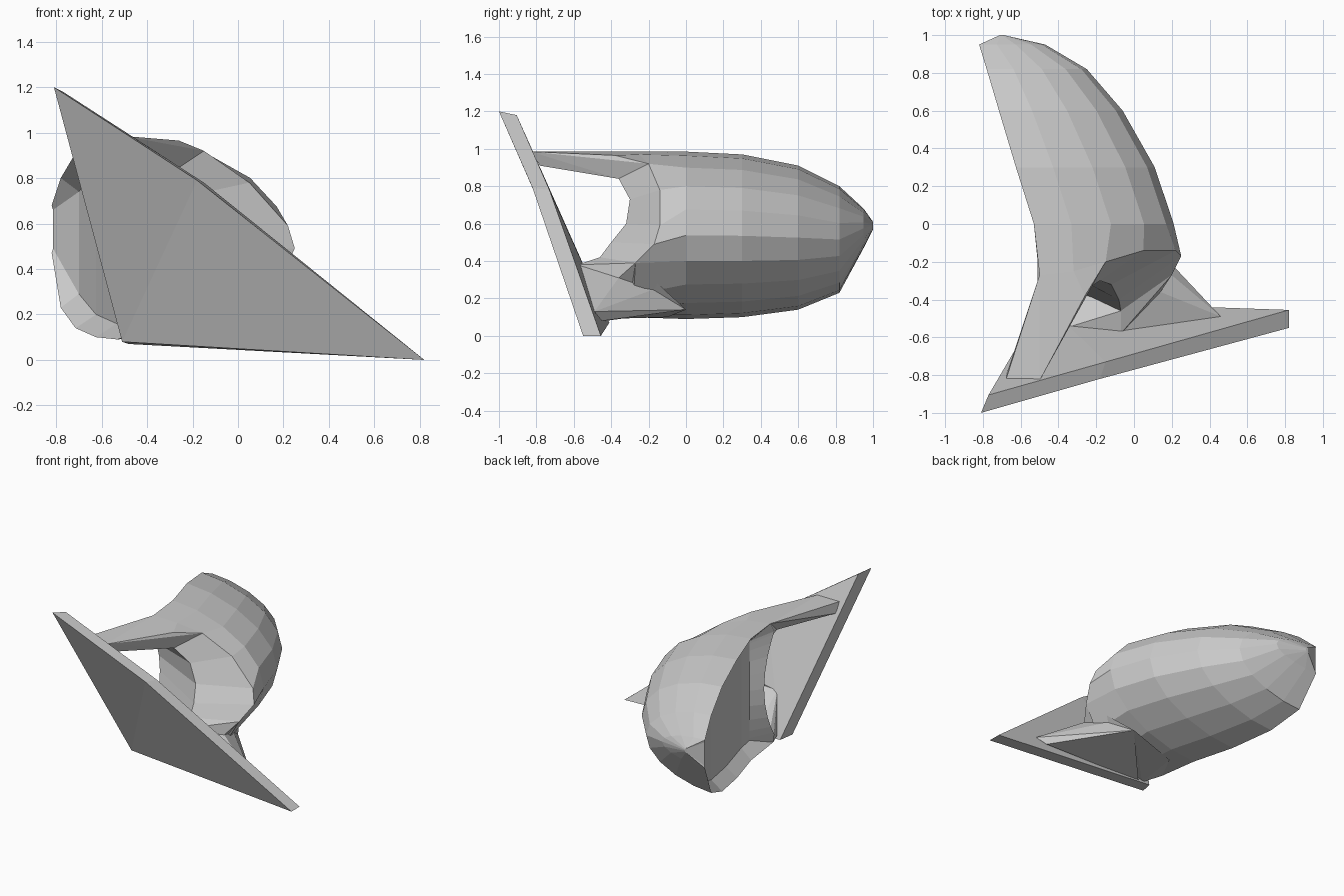
import bpy
import bmesh
import math
from mathutils import Vector

default_cube = bpy.data.objects.get("Cube")
if default_cube:
    bpy.data.objects.remove(default_cube, do_unlink=True)


def make_material(name, colour):
    material = bpy.data.materials.new(name)
    material.use_nodes = True
    material.diffuse_color = colour
    shader = material.node_tree.nodes["Principled BSDF"]
    shader.inputs["Base Color"].default_value = colour
    shader.inputs["Roughness"].default_value = 0.8
    return material


plain_grey = make_material("plain grey", (0.6, 0.6, 0.6, 1))


def finish(name, bm):
    """Turn a bmesh into a flat shaded object with outward normals."""
    bmesh.ops.recalc_face_normals(bm, faces=bm.faces[:])
    mesh = bpy.data.meshes.new(name)
    bm.to_mesh(mesh)
    bm.free()
    mesh.materials.append(plain_grey)
    part = bpy.data.objects.new(name, mesh)
    bpy.context.scene.collection.objects.link(part)
    return part


def hull_part(name, points):
    """Convex solid wrapped around a few corner points."""
    bm = bmesh.new()
    for point in points:
        bm.verts.new(point)
    result = bmesh.ops.convex_hull(bm, input=bm.verts[:])
    spare = [v for v in result["geom_interior"] if isinstance(v, bmesh.types.BMVert)]
    bmesh.ops.delete(bm, geom=spare, context="VERTS")
    return finish(name, bm)


def bridge(bm, first, second):
    """Join two rows of vertices with a strip of quads."""
    for a, b, c, d in zip(first, first[1:], second[1:], second):
        bm.faces.new((a, b, c, d))


# Slanted mounting plate: four front corners and four back corners
plate_front = [(-0.81, -1, 1.2), (-0.18, -0.82, 0.79),
               (0.82, -0.55, 0), (-0.51, -0.51, 0.08)]
plate_back = [(-0.77, -0.905, 1.18), (-0.15, -0.73, 0.78),
              (0.82, -0.455, 0), (-0.48, -0.41, 0.07)]
bm = bmesh.new()
front = [bm.verts.new(p) for p in plate_front]
back = [bm.verts.new(p) for p in plate_back]
for side in (front, back):
    bm.faces.new((side[0], side[1], side[3]))
    bm.faces.new((side[1], side[2], side[3]))
bridge(bm, front + front[:1], back + back[:1])
finish("mounting_plate", bm)


# Half-egg shell: arched outside rows, and flat rows for its recessed side
STEPS = 11
ANGLES = [math.pi * i / (STEPS - 1) for i in range(STEPS)]


def arch_row(y, left, right, top, bottom):
    middle = (top + bottom) / 2
    return [Vector((left + (right - left) * max(math.sin(a), 0) ** 1.12, y,
                    middle + (top - bottom) / 2 * math.cos(a))) for a in ANGLES]


def flat_row(x, y, top, bottom, bow=0.0):
    middle = (top + bottom) / 2
    return [Vector((x, y - bow * math.cos(a) ** 2,
                    middle + (top - bottom) / 2 * math.cos(a))) for a in ANGLES]


# y, recessed side x, outer x, top z, bottom z, recess depth, wall
stations = [
    (1.0, -0.71, -0.69, 0.61, 0.57, 0.003, 0.005),
    (0.95, -0.82, -0.47, 0.68, 0.47, 0.006, 0.02),
    (0.82, -0.78, -0.25, 0.8, 0.23, 0.08, 0.06),
    (0.6, -0.715, -0.06, 0.91, 0.14, 0.09, 0.06),
    (0.3, -0.625, 0.11, 0.97, 0.1, 0.09, 0.06),
    (0.0, -0.53, 0.21, 0.985, 0.09, 0.08, 0.07),
]
outer_rim = [(-0.5, -0.27, 0.985), (-0.32, -0.25, 0.97), (-0.15, -0.2, 0.92),
             (0.05, -0.14, 0.78), (0.22, -0.14, 0.59), (0.25, -0.17, 0.49),
             (0.2, -0.27, 0.39), (0.1, -0.28, 0.22), (-0.1, -0.32, 0.13),
             (-0.3, -0.33, 0.11), (-0.5, -0.3, 0.1)]
inner_rim = [(-0.46, -0.4, 0.88), (-0.36, -0.39, 0.87), (-0.27, -0.36, 0.84),
             (-0.18, -0.3, 0.73), (-0.12, -0.32, 0.6), (-0.08, -0.4, 0.5),
             (-0.07, -0.46, 0.42), (-0.15, -0.43, 0.32), (-0.26, -0.4, 0.25),
             (-0.36, -0.36, 0.2), (-0.46, -0.32, 0.17)]
side_edge = flat_row(-0.51, -0.18, 0.92, 0.16, bow=0.12)
recess_edge = flat_row(-0.44, -0.11, 0.9, 0.17)

outer_rows, recess_rows = [], []
for y, left, right, top, bottom, depth, wall in stations:
    outer_rows.append(arch_row(y, left, right, top, bottom))
    recess_rows.append(flat_row(left + depth, y, top - wall, bottom + wall))

# Rows run tip to rim outside, across the scooped front, and back to the tip
cycle = outer_rows + [outer_rim, inner_rim, side_edge, recess_edge] + recess_rows[::-1]
bm = bmesh.new()
rows = [[bm.verts.new(p) for p in row] for row in cycle]
for first, second in zip(rows, rows[1:] + rows[:1]):
    bridge(bm, first, second)

# Recess walls join the two ends of each outside row to its flat row
outer_grid = rows[:len(stations) + 1]
recess_grid = rows[:-len(stations) - 2:-1]
for end in (0, -1):
    bridge(bm, [row[end] for row in outer_grid], [row[end] for row in recess_grid])
    bm.faces.new([row[end] for row in rows[len(stations):len(stations) + 4]])
finish("half_egg_shell", bm)

# Upper arm: flat strip tapering from the shell to the plate
hull_part("upper_arm", [
    outer_rim[0], outer_rim[1], outer_rim[2], inner_rim[0], inner_rim[2],
    (-0.26, -0.38, 0.965), (-0.68, -0.83, 0.985), (-0.5, -0.83, 0.985),
    (-0.67, -0.78, 0.91), (-0.5, -0.78, 0.91)])

# Lower arm: broad foot from the shell underside onto the plate
crest = (-0.07, -0.58, 0.38)
shoulder = (0.14, -0.36, 0.31)
underside = [(0.08, -0.17, 0.25), (0.0, 0.0, 0.14)]
hull_part("lower_arm", underside + [
    crest, shoulder, inner_rim[6], outer_rim[6], outer_rim[-1], inner_rim[-1],
    (-0.4, -0.1, 0.1), (-0.36, -0.55, 0.35), (-0.44, -0.44, 0.09)])

# Pointed flange spreading from the lower arm along the plate
hull_part("lower_flange", underside + [
    crest, shoulder, (0.46, -0.49, 0.13), (0.4, -0.45, 0.08), (-0.4, -0.43, 0.08)])
